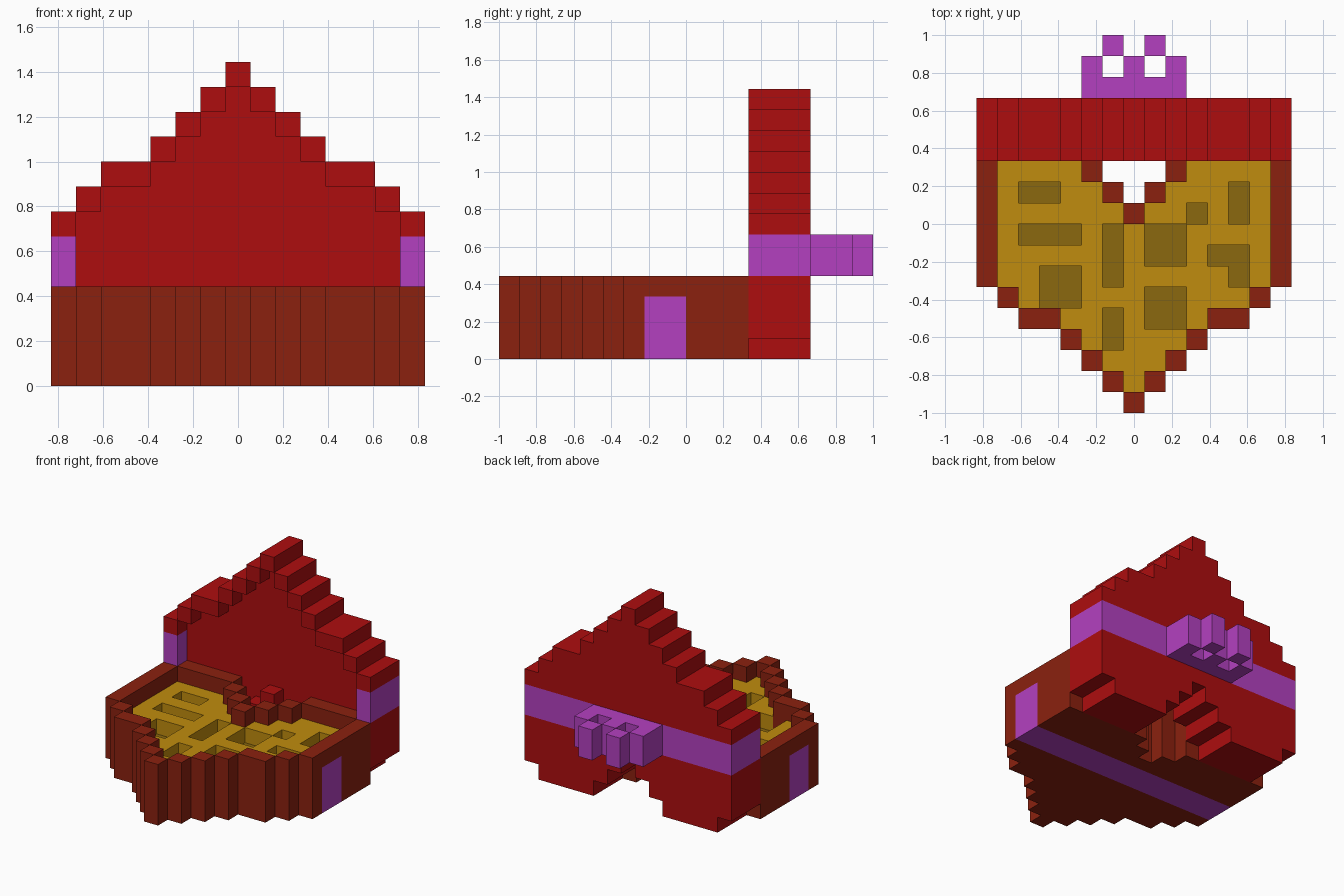
import bpy
import bmesh
from mathutils import Vector

cube = bpy.data.objects.get("Cube")
if cube:
    bpy.data.objects.remove(cube, do_unlink=True)

U = 1 / 9  # size of one block


def make_material(name, rgb):
    colour = [((c / 255 + 0.055) / 1.055) ** 2.4 for c in rgb] + [1]
    mat = bpy.data.materials.new(name)
    mat.use_nodes = True
    mat.diffuse_color = colour
    mat.node_tree.nodes["Principled BSDF"].inputs["Base Color"].default_value = colour
    return mat


RED = make_material("lid red", (174, 13, 15))
BROWN = make_material("box brown", (139, 33, 15))
PURPLE = make_material("ribbon purple", (180, 64, 192))
GOLD = make_material("tray gold", (192, 140, 14))
DARK = make_material("recess dark gold", (139, 104, 14))


def build(name, cells, colour_of):
    """Skin a set of unit blocks with only their exposed faces."""
    bm = bmesh.new()
    corners = {}
    mats = []

    def vert(p):
        key = tuple(round(2 * c) for c in p)
        if key not in corners:
            corners[key] = bm.verts.new(p * U)
        return corners[key]

    for cell in sorted(cells):
        mat = colour_of(*cell)
        if mat not in mats:
            mats.append(mat)
        centre = Vector(cell) + Vector((0, 0.5, 0.5))
        for axis in range(3):
            for sign in (-1, 1):
                near = list(cell)
                near[axis] += sign
                if tuple(near) in cells:
                    continue
                n, a, b = Vector(), Vector(), Vector()
                n[axis] = sign / 2
                a[(axis + 1) % 3] = 0.5
                b[(axis + 2) % 3] = sign / 2
                ring = [vert(centre + n + a * s + b * t)
                        for s, t in ((-1, -1), (1, -1), (1, 1), (-1, 1))]
                bm.faces.new(ring).material_index = mats.index(mat)
    # Merge neighbouring flat squares of one colour
    bmesh.ops.dissolve_limit(bm, angle_limit=0.01, verts=bm.verts[:],
                             edges=bm.edges[:], delimit={'MATERIAL'})
    mesh = bpy.data.meshes.new(name)
    bm.to_mesh(mesh)
    bm.free()
    for mat in mats:
        mesh.materials.append(mat)
    obj = bpy.data.objects.new(name, mesh)
    bpy.context.collection.objects.link(obj)
    return obj


# Stepped heart outline: first and last row of each column, from the middle out
FIRST = (3, 2, 1, 0, 0, 0, 0, 1)
LAST = (13, 12, 11, 10, 9, 9, 8, 7)
heart = {(i, r) for i in range(-7, 8) for r in range(FIRST[abs(i)], LAST[abs(i)])}
inside = {(i, r) for i, r in heart
          if {(i + 1, r), (i - 1, r), (i, r + 1), (i, r - 1)} <= heart}
rim = heart - inside


# Box: floor and walls, with the ribbon wrapped below and up the sides
def box_colour(x, y, z):
    ribbon = y in (-2, -1) and z < 3 and (z == 0 or abs(x) == 7)
    return PURPLE if ribbon else BROWN


box = {(i, 3 - r, z) for i, r in rim for z in range(4) if r > 0 or z > 0}
box |= {(i, 3 - r, 0) for i, r in inside}
build("heart_box", box, box_colour)

# Tray: recesses as first column, last column, first row, end row
RECESSES = ((-5, -4, 1, 2), (-5, -3, -1, 0), (-4, -3, -4, -2), (-1, -1, -3, 0),
            (-1, -1, -6, -4), (1, 2, -2, 0), (1, 2, -5, -3), (3, 3, 0, 1),
            (5, 5, 0, 2), (4, 5, -3, -1))
holes = {(x, y) for a, b, c, d in RECESSES for x in range(a, b + 1) for y in range(c, d)}
holes.discard((4, -3))
area = {(i, 3 - r) for i, r in inside}
build("tray_base", {(x, y, 1) for x, y in area}, lambda x, y, z: DARK)
build("tray_top", {(x, y, 2) for x, y in area - holes}, lambda x, y, z: GOLD)


# Lid: standing upright behind the box, shallow rim towards the front
def lid_colour(x, y, z):
    return PURPLE if z in (4, 5) and (y == 5 or abs(x) == 7) else RED


lid = {(i, 3, r) for i, r in rim} | {(i, y, r) for i, r in heart for y in (4, 5)}
build("heart_lid", lid, lid_colour)

# Bow on the back of the lid
bow_plan = {(x, 6) for x in range(-2, 3)} | {(x, 7) for x in (-2, 0, 2)} | {(-1, 8), (1, 8)}
build("ribbon_bow", {(x, y, z) for x, y in bow_plan for z in (4, 5)},
      lambda x, y, z: PURPLE)
